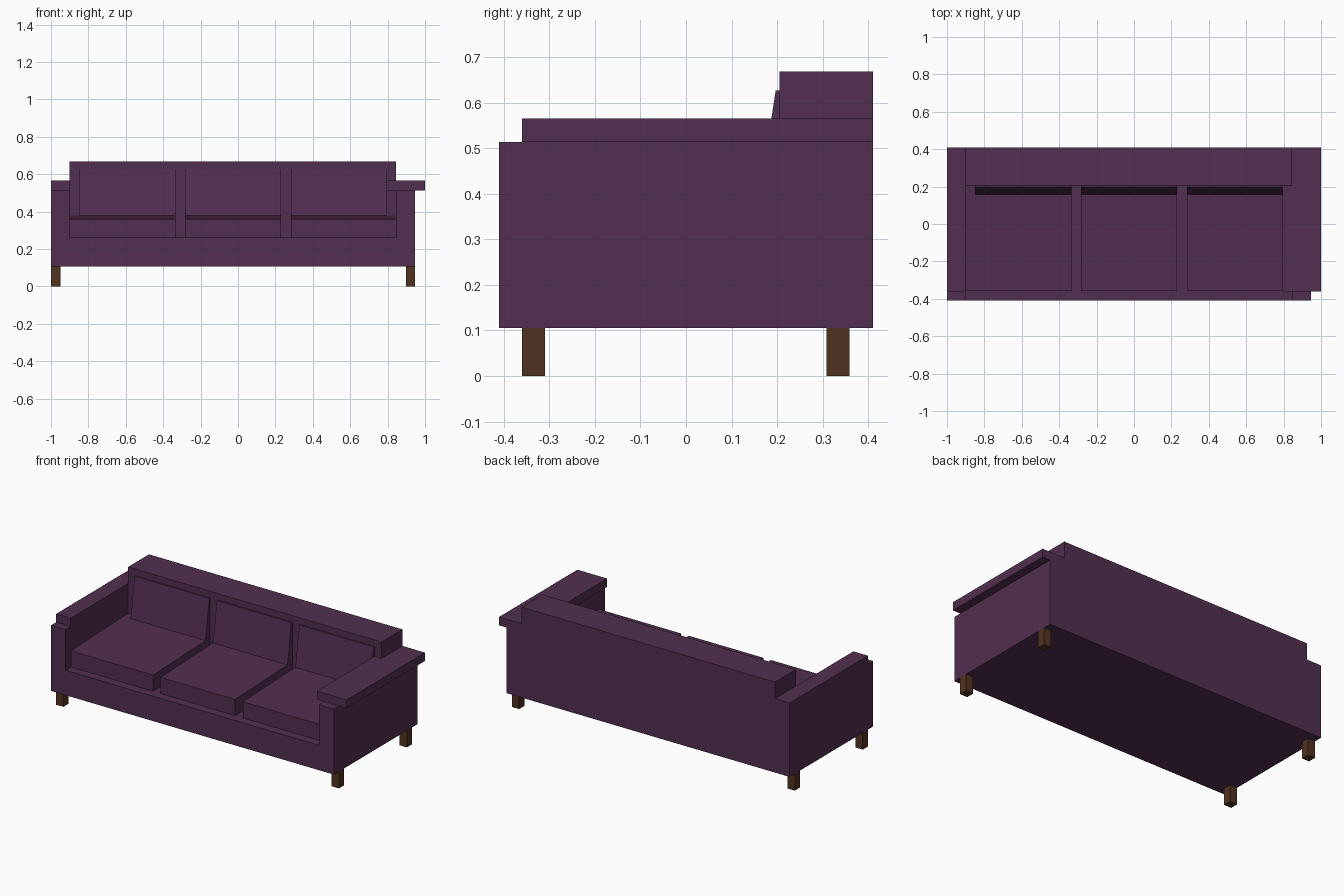
import bpy, bmesh

if "Cube" in bpy.data.objects:
    bpy.data.objects.remove(bpy.data.objects["Cube"])


def material(name, color):
    m = bpy.data.materials.new(name)
    m.diffuse_color = (*color, 1)
    m.use_nodes = True
    m.node_tree.nodes["Principled BSDF"].inputs["Base Color"].default_value = m.diffuse_color
    return m


PLUM = material("plum fabric", (0.085, 0.028, 0.080))
WOOD = material("dark wood", (0.080, 0.033, 0.015))


def prism(name, profile, lo, hi, axis, mat):
    """Extrude a 2D profile along x (profile is y,z) or y (profile is x,z)."""
    bm = bmesh.new()
    place = (lambda a, b: (lo, a, b)) if axis == "x" else (lambda a, b: (a, lo, b))
    face = bm.faces.new([bm.verts.new(place(a, b)) for a, b in profile])
    moved = bmesh.ops.extrude_face_region(bm, geom=[face])["geom"]
    step = (hi - lo, 0, 0) if axis == "x" else (0, hi - lo, 0)
    bmesh.ops.translate(bm, vec=step, verts=[v for v in moved if isinstance(v, bmesh.types.BMVert)])
    bmesh.ops.recalc_face_normals(bm, faces=bm.faces)
    me = bpy.data.meshes.new(name)
    bm.to_mesh(me)
    bm.free()
    me.materials.append(mat)
    ob = bpy.data.objects.new(name, me)
    bpy.context.collection.objects.link(ob)
    return ob


def box(name, x0, x1, y0, y1, z0, z1, mat):
    return prism(name, [(x0, z0), (x1, z0), (x1, z1), (x0, z1)], y0, y1, "y", mat)


# outer and inner faces of the arms, main heights, front of the backrest
L, LI, RI, R = -1.0, -0.9, 0.845, 0.947
BOTTOM, DECK, ARM, TOP = 0.105, 0.26, 0.513, 0.668
BACK = 0.205

# sofa frame: stepped silhouette with the seat space cut out
frame = prism("sofa_frame", [(L, BOTTOM), (R, BOTTOM), (R, ARM), (RI, ARM),
                             (RI, TOP), (LI, TOP), (LI, ARM), (L, ARM)], -0.41, 0.41, "y", PLUM)
cutter = box("seat_space_cutter", LI, RI, -1, BACK, DECK, 1, PLUM)
cutter.hide_render = True
cutter.hide_viewport = True
cut = frame.modifiers.new("seat space", "BOOLEAN")
cut.operation = "DIFFERENCE"
cut.solver = "EXACT"
cut.object = cutter

# arm caps: the right one overhangs on both sides
box("left_arm_cap", L, LI, -0.36, 0.41, ARM, 0.565, PLUM)
box("right_arm_cap", 0.795, 1.0, -0.36, 0.41, ARM, 0.565, PLUM)

# sloped seat cushions and leaning back cushions
seat = [(-0.357, DECK), (-0.357, 0.361), (BACK, 0.38), (BACK, DECK)]
lean = [(0.158, 0.377), (0.197, 0.627), (BACK, 0.627), (BACK, 0.377)]
for side, x0, x1, b0, b1 in (("left", LI, -0.335, -0.85, -0.335),
                             ("middle", -0.283, 0.23, -0.283, 0.23),
                             ("right", 0.284, RI, 0.284, 0.795)):
    prism(side + "_seat_cushion", seat, x0, x1, "x", PLUM)
    prism(side + "_back_cushion", lean, b0, b1, "x", PLUM)

# four legs
for side, x in (("left", L), ("right", R - 0.05)):
    for end, y in (("front", -0.36), ("back", 0.308)):
        box(f"{end}_{side}_leg", x, x + 0.05, y, y + 0.051, 0, BOTTOM, WOOD)
